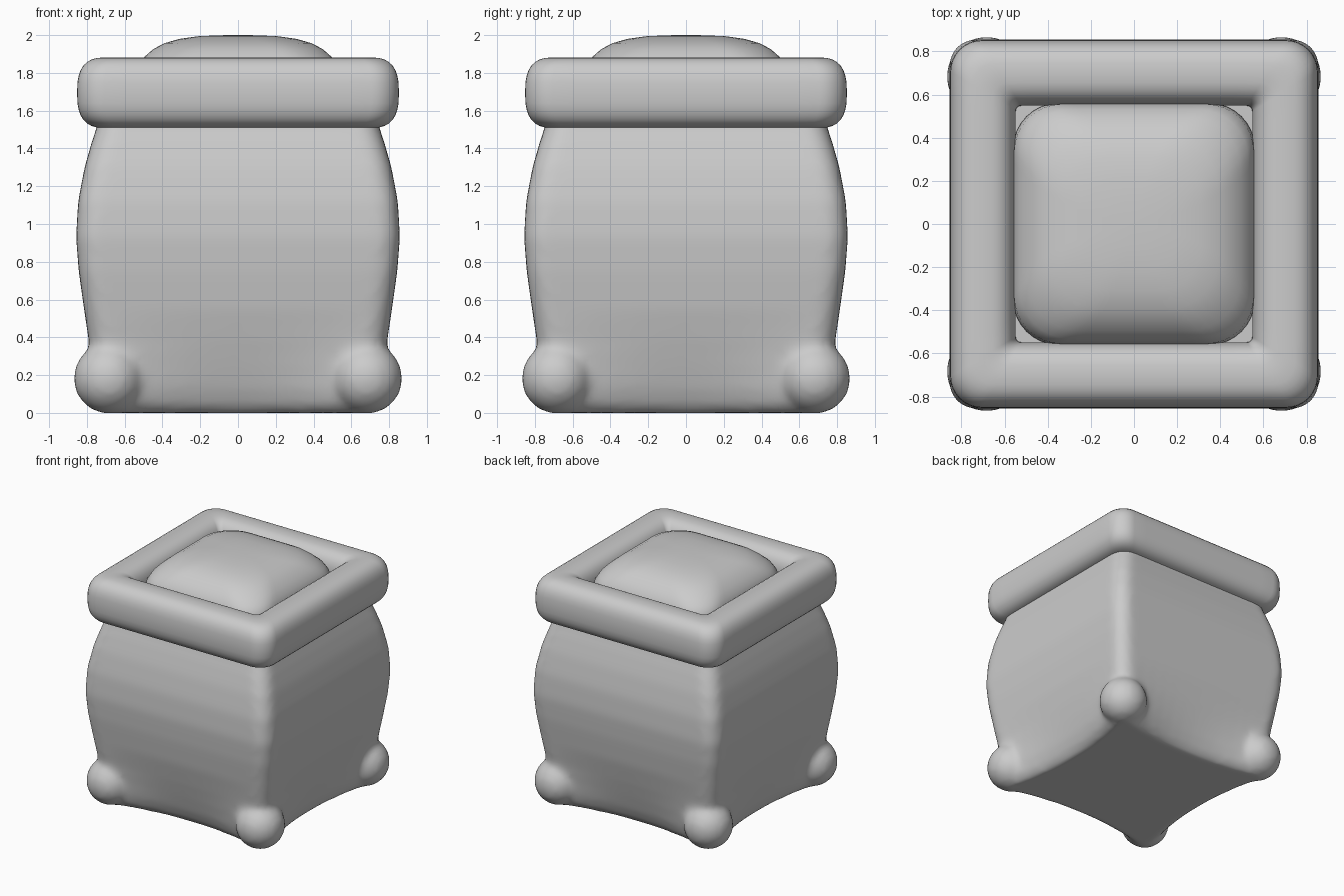
import bpy, bmesh
from math import pi, sin, cos
from mathutils import Vector, Matrix

if "Cube" in bpy.data.objects:
    bpy.data.objects.remove(bpy.data.objects["Cube"])


def square_ring(h, r, z, dip=0.0, side=12, arc=8):
    """Rounded square; dip pulls the middle of each side inward."""
    pts = []
    for q in range(4):
        rot = Matrix.Rotation(q * pi / 2, 3, 'Z')
        for i in range(side):
            t = -1 + 2 * i / side
            pts.append(rot @ Vector((h - dip * (1 - t * t), t * (h - r), z)))
        for i in range(arc):
            a = pi / 2 * i / arc
            pts.append(rot @ Vector((h - r + r * cos(a), h - r + r * sin(a), z)))
    return pts


def add_loft(bm, rings, closed=False):
    loops = [[bm.verts.new(p) for p in ring] for ring in rings]
    n = len(loops[0])
    for k in range(len(loops) if closed else len(loops) - 1):
        a, b = loops[k], loops[(k + 1) % len(loops)]
        for i in range(n):
            j = (i + 1) % n
            bm.faces.new((a[i], a[j], b[j], b[i]))
    if not closed:
        bm.faces.new(loops[0][::-1])
        bm.faces.new(loops[-1])


def make_object(name, bm):
    bmesh.ops.recalc_face_normals(bm, faces=bm.faces[:])
    me = bpy.data.meshes.new(name)
    bm.to_mesh(me)
    bm.free()
    for p in me.polygons:
        p.use_smooth = True
    ob = bpy.data.objects.new(name, me)
    bpy.context.collection.objects.link(ob)
    return ob


# Bulging sack body: half width, corner radius, height, side dip
profile = [(0.70, 0.10, 0.0, 0.07), (0.76, 0.12, 0.05, 0.09), (0.785, 0.12, 0.13, 0.08),
           (0.785, 0.12, 0.25, 0.045), (0.79, 0.12, 0.38, 0.015), (0.815, 0.12, 0.55, 0),
           (0.843, 0.12, 0.75, 0), (0.857, 0.12, 0.93, 0), (0.846, 0.12, 1.12, 0),
           (0.812, 0.12, 1.30, 0), (0.775, 0.12, 1.43, 0), (0.745, 0.12, 1.52, 0),
           (0.72, 0.12, 1.70, 0)]
bm = bmesh.new()
add_loft(bm, [square_ring(*p) for p in profile])
# Stuffed bottom corners, fused into the cloth
for sx in (-1, 1):
    for sy in (-1, 1):
        bmesh.ops.create_uvsphere(bm, u_segments=32, v_segments=20, radius=0.188,
                                  matrix=Matrix.Translation((sx * 0.683, sy * 0.683, 0.183)))
body = make_object("sack_body", bm)
rem = body.modifiers.new("fuse", 'REMESH')
rem.mode = 'VOXEL'
rem.voxel_size = 0.025
rem.use_smooth_shade = True
smo = body.modifiers.new("soften", 'SMOOTH')
smo.factor = 0.5
smo.iterations = 8

# Rolled rim: squarish oval section swept round the square opening
bm = bmesh.new()
rings = []
for i in range(32):
    a = 2 * pi * i / 32
    c, s = cos(a), sin(a)
    e = 2 / 2.7
    u = abs(c) ** e * (1 if c > 0 else -1)
    v = abs(s) ** e * (1 if s > 0 else -1)
    h = 0.70 + 0.152 * u
    rings.append(square_ring(h, 0.085 + 0.06 * u, 1.695 + 0.187 * v))
add_loft(bm, rings, closed=True)
make_object("rolled_rim", bm)

# Pillow-shaped filling showing in the opening
dome = [(0.54, 0.20, 1.62), (0.56, 0.21, 1.72), (0.555, 0.22, 1.79), (0.53, 0.23, 1.845),
        (0.495, 0.24, 1.885), (0.45, 0.24, 1.925), (0.39, 0.23, 1.957), (0.31, 0.20, 1.98),
        (0.21, 0.15, 1.994), (0.10, 0.08, 1.999), (0.02, 0.015, 2.0)]
bm = bmesh.new()
add_loft(bm, [square_ring(*d) for d in dome])
make_object("filling", bm)
